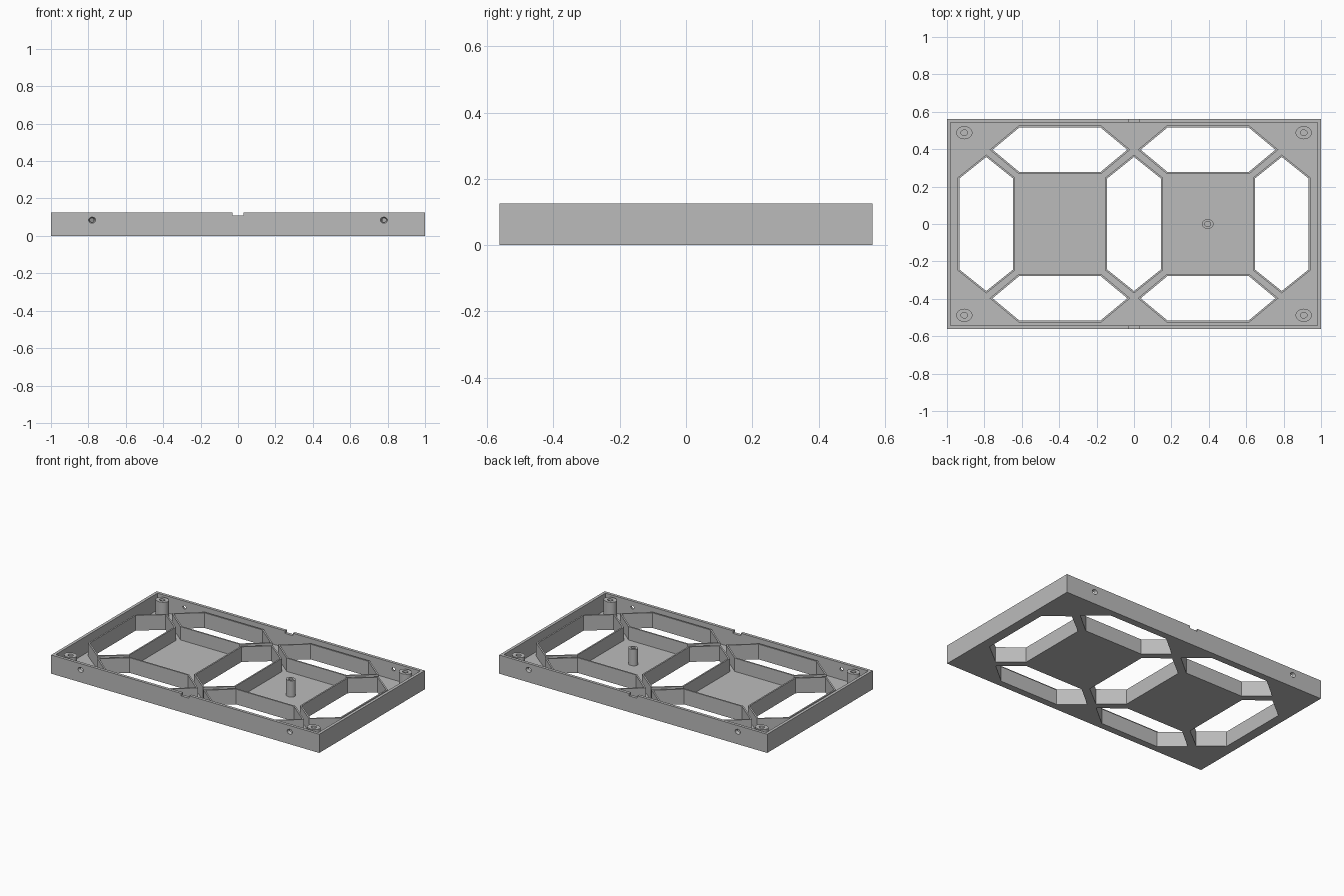
import bpy, bmesh, math
from mathutils import Vector

if "Cube" in bpy.data.objects:
    bpy.data.objects.remove(bpy.data.objects["Cube"])

HX, HY, H = 1.0, 0.5625, 0.126     # tray half sizes and height
WALL, FLOOR, RIM_H, RIM_T = 0.02, 0.0125, 0.102, 0.01

grey = bpy.data.materials.new("plain grey")
grey.diffuse_color = (0.5, 0.5, 0.5, 1)
grey.use_nodes = True
grey.node_tree.nodes["Principled BSDF"].inputs["Base Color"].default_value = grey.diffuse_color


def finish(name, bm, smooth=False):
    bmesh.ops.recalc_face_normals(bm, faces=bm.faces[:])
    me = bpy.data.meshes.new(name)
    bm.to_mesh(me)
    bm.free()
    me.materials.append(grey)
    ob = bpy.data.objects.new(name, me)
    bpy.context.collection.objects.link(ob)
    if smooth:
        bpy.ops.object.select_all(action='DESELECT')
        bpy.context.view_layer.objects.active = ob
        ob.select_set(True)
        bpy.ops.object.shade_smooth_by_angle(angle=math.radians(35))
    return ob


def prism(bm, pts, z0, z1):
    low = [bm.verts.new((x, y, z0)) for x, y in pts]
    top = [bm.verts.new((x, y, z1)) for x, y in pts]
    bm.faces.new(low[::-1])
    bm.faces.new(top)
    for i in range(len(pts)):
        j = (i + 1) % len(pts)
        bm.faces.new((low[i], low[j], top[j], top[i]))


def box_pts(hx, hy):
    return [(-hx, -hy), (hx, -hy), (hx, hy), (-hx, hy)]


def ellipse(cx, cy, rx, ry, n=32):
    return [(cx + rx * math.cos(2 * math.pi * i / n),
             cy + ry * math.sin(2 * math.pi * i / n)) for i in range(n)]


def offset(pts, d):
    """Push a counter-clockwise outline outward with mitred corners."""
    out = []
    for i, p in enumerate(pts):
        a, b, c = Vector(pts[i - 1]), Vector(p), Vector(pts[(i + 1) % len(pts)])
        e, f = (b - a).normalized(), (c - b).normalized()
        n, m = Vector((e.y, -e.x)), Vector((f.y, -f.x))
        out.append(tuple(b + (n + m) * d / (1 + n.dot(m))))
    return out


def tube(name, outer, inner, z0, z1, smooth=False):
    bm = bmesh.new()
    rings = [[bm.verts.new((x, y, z)) for x, y in pts]
             for pts, z in ((outer, z0), (outer, z1), (inner, z1), (inner, z0))]
    n = len(outer)
    for k in range(4):
        a, b = rings[k], rings[(k + 1) % 4]
        for i in range(n):
            j = (i + 1) % n
            bm.faces.new((a[i], a[j], b[j], b[i]))
    return finish(name, bm, smooth)


def cut(target, bm):
    cutter = finish("cutter", bm)
    cutter.hide_render = True
    mod = target.modifiers.new("cut", 'BOOLEAN')
    mod.operation, mod.solver, mod.object = 'DIFFERENCE', 'EXACT', cutter
    bpy.context.view_layer.objects.active = target
    bpy.ops.object.modifier_apply(modifier=mod.name)
    bpy.data.objects.remove(cutter)


# hexagonal openings: four lying flat, three standing
hexes = []
for cx in (-0.396, 0.396):
    for cy in (-0.397, 0.397):
        hexes.append([(cx + x, cy + y) for x, y in (
            (0.36, 0), (0.217, 0.119), (-0.217, 0.119),
            (-0.36, 0), (-0.217, -0.119), (0.217, -0.119))])
for cx in (-0.79, 0, 0.79):
    hexes.append([(cx + x, y) for x, y in (
        (0.144, -0.243), (0.144, 0.243), (0, 0.358),
        (-0.144, 0.243), (-0.144, -0.243), (0, -0.358))])

# tray: solid block, hollowed from above
bm = bmesh.new()
prism(bm, box_pts(HX, HY), 0, H)
tray = finish("tray", bm)
bm = bmesh.new()
prism(bm, box_pts(HX - WALL, HY - WALL), FLOOR, H + 0.1)
cut(tray, bm)

# openings through the floor
bm = bmesh.new()
for h in hexes:
    prism(bm, h, -0.05, 0.05)
cut(tray, bm)

# wire notches in the long walls
bm = bmesh.new()
prism(bm, box_pts(0.03, HY + 0.1), 0.109, H + 0.1)
cut(tray, bm)

# countersunk screw holes in the long walls
bm = bmesh.new()
for sx in (-1, 1):
    for sy in (-1, 1):
        rings = []
        for y, r in ((HY + 0.002, 1.0), (HY - WALL - 0.004, 0.55)):
            rings.append([bm.verts.new((x, sy * y, z)) for x, z in
                          ellipse(sx * 0.78, 0.084, 0.02 * r, 0.017 * r, 24)])
        a, b = rings
        bm.faces.new(a)
        bm.faces.new(b)
        for i in range(24):
            j = (i + 1) % 24
            bm.faces.new((a[i], a[j], b[j], b[i]))
cut(tray, bm)

# upright rims around the openings
for i, h in enumerate(hexes):
    tube(f"opening_rim_{i + 1}", offset(h, RIM_T), h, FLOOR, RIM_H)

# corner screw posts and the single centre post
for sx in (-1, 1):
    for sy in (-1, 1):
        c = (sx * 0.907, sy * 0.488)
        tube("corner_post", ellipse(*c, 0.043, 0.035),
             ellipse(*c, 0.018, 0.015), FLOOR, 0.122, True)
tube("centre_post", ellipse(0.394, 0, 0.031, 0.026),
     ellipse(0.394, 0, 0.016, 0.013), FLOOR, 0.122, True)
